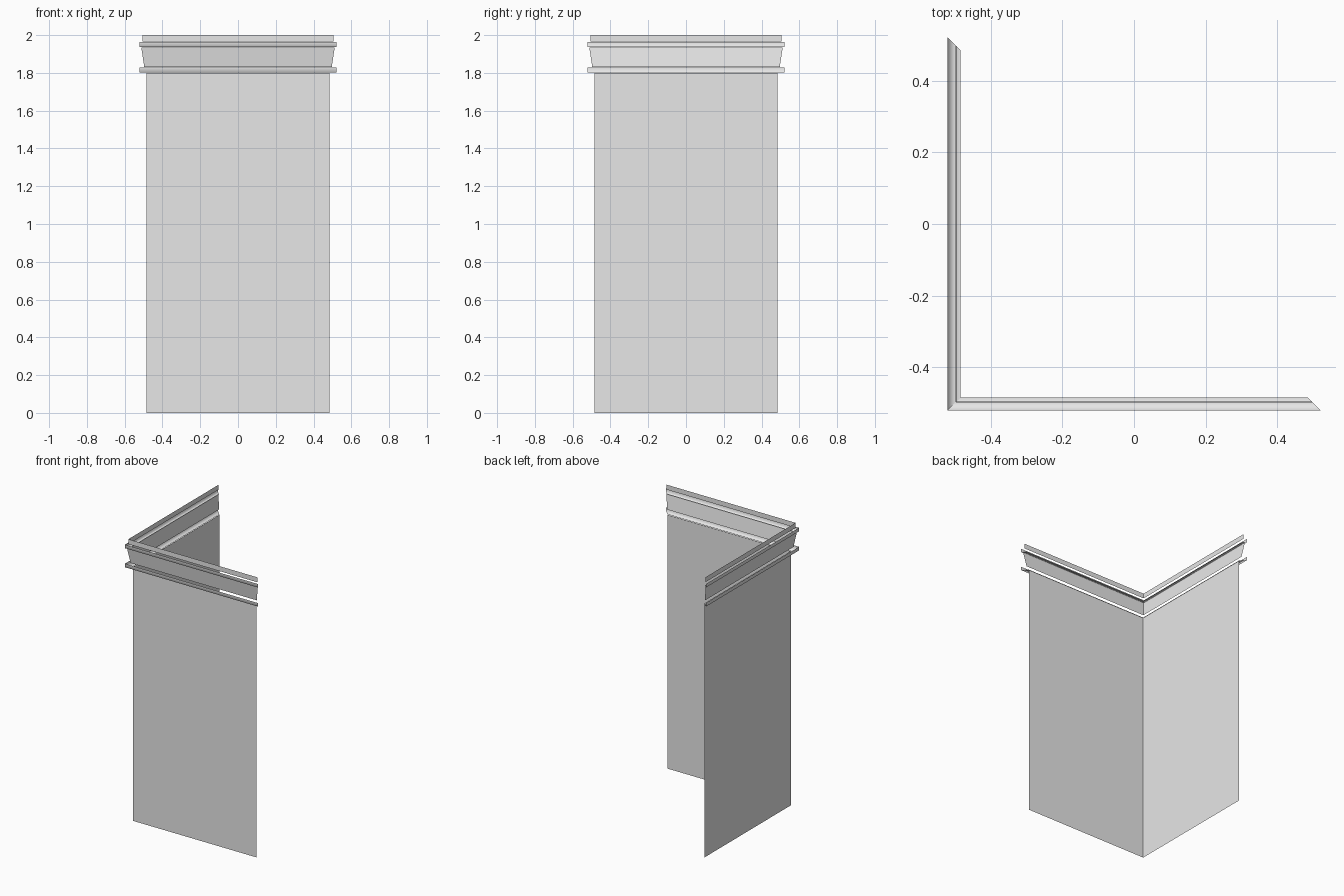
import bpy

# Remove the default cube
cube = bpy.data.objects.get("Cube")
if cube:
    bpy.data.objects.remove(cube, do_unlink=True)

# Single stone colour
stone = bpy.data.materials.new("light_grey")
stone.use_nodes = True
GREY = (0.8, 0.8, 0.8, 1.0)
stone.diffuse_color = GREY
stone.node_tree.nodes["Principled BSDF"].inputs["Base Color"].default_value = GREY


def corner_strip(name, profile, smooth=False):
    """Sweep (offset, height) points around the L-shaped corner with mitred ends."""
    verts, faces = [], []
    for d, z in profile:
        verts += [(-d, d, z), (-d, -d, z), (d, -d, z)]
    for row in range(len(profile) - 1):
        for side in range(2):
            a = row * 3 + side
            faces.append((a, a + 1, a + 4, a + 3))
    mesh = bpy.data.meshes.new(name)
    mesh.from_pydata(verts, [], faces)
    mesh.materials.append(stone)
    if smooth:
        # Soft along the profile, crisp at the corner mitre
        mesh.shade_smooth()
        for edge in mesh.edges:
            a, b = edge.vertices
            edge.use_edge_sharp = a % 3 == 1 and b % 3 == 1
    obj = bpy.data.objects.new(name, mesh)
    bpy.context.collection.objects.link(obj)
    return obj


# Plain walls
corner_strip("wall_panels", [(0.485, 0), (0.485, 1.80)])

# Cornice: lower lip, flared frieze with upper lip, top strip
corner_strip("lower_lip", [(0.485, 1.803), (0.522, 1.803), (0.522, 1.828)], smooth=True)
corner_strip("flared_frieze", [(0.496, 1.83), (0.512, 1.935)])
corner_strip("upper_lip", [(0.498, 1.938), (0.522, 1.938), (0.522, 1.963)], smooth=True)
corner_strip("top_strip", [(0.506, 1.965), (0.506, 2.0)])
